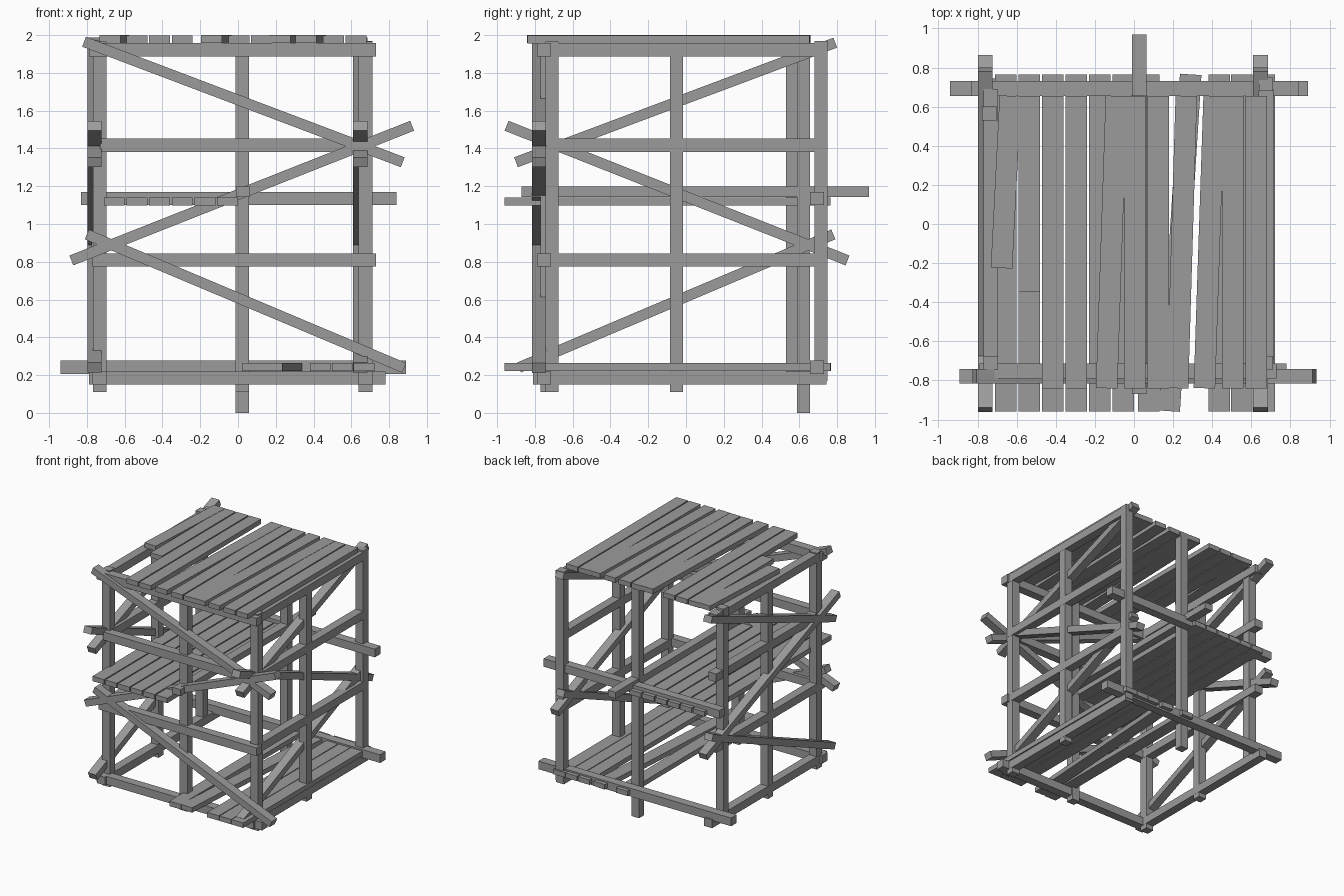
import bpy
from mathutils import Vector, Matrix

cube = bpy.data.objects.get("Cube")
if cube:
    bpy.data.objects.remove(cube, do_unlink=True)

WOOD = bpy.data.materials.new("weathered_grey_wood")
GREY = (0.33, 0.33, 0.33, 1)
WOOD.use_nodes = True
WOOD.diffuse_color = GREY
WOOD.node_tree.nodes["Principled BSDF"].inputs["Base Color"].default_value = GREY


def beam(name, start, end, width=0.075, height=0.07):
    """Straight timber of rectangular section between two points."""
    start, end = Vector(start), Vector(end)
    along = end - start
    length = along.length
    along.normalize()
    up = Vector((0, 1, 0)) if abs(along.z) > 0.9 else Vector((0, 0, 1))
    side = up.cross(along).normalized()
    top = along.cross(side)
    bpy.ops.mesh.primitive_cube_add(size=1)
    obj = bpy.context.object
    obj.name = obj.data.name = name
    turn = Matrix((side, along, top)).transposed().to_4x4()
    shape = Matrix.Diagonal((width, length, height, 1))
    obj.data.transform(turn @ shape)
    obj.location = (start + end) / 2
    obj.data.materials.append(WOOD)
    return obj


def post(name, x, y, bottom, top):
    beam(name, (x, y, bottom), (x, y, top), 0.073, 0.07)


def plank(name, x, tilt, front, back, z):
    beam(name, (x - tilt / 2, front, z), (x + tilt / 2, back, z), 0.11, 0.042)


LEVELS = {"top": 1.922, "upper": 1.417, "lower": 0.81, "bottom": 0.185}
SIDES = {"right": -0.732, "left": 0.675}

# Upright posts
for side, x in SIDES.items():
    post(f"front_{side}_post", x, -0.71, 0.11, 1.965)
    post(f"middle_{side}_post", x, -0.05, 0.11, 1.93)
post("front_middle_post", 0.022, -0.735, 0.11, 1.955)
post("back_middle_post", 0.022, 0.622, 0, 1.955)
post("back_right_post", -0.74, 0.565, 0.17, 1.975)
post("back_left_post", 0.675, 0.715, 0.17, 1.97)

# Front rails
spans = {"top": (-0.79, 0.73), "upper": (-0.73, 0.69),
         "lower": (-0.73, 0.73), "bottom": (-0.79, 0.78)}
for level, (a, b) in spans.items():
    z = LEVELS[level]
    beam(f"front_{level}_rail", (a, -0.752, z), (b, -0.752, z))

# Side rails
spans = {"top": (-0.79, 0.69), "upper": (-0.73, 0.69),
         "lower": (-0.79, 0.69), "bottom": (-0.81, 0.745)}
for side, x in SIDES.items():
    for level, (a, b) in spans.items():
        z = LEVELS[level]
        beam(f"{side}_{level}_rail", (x, a, z), (x, b, z))

# Back rails and the long joist under the middle of the frame
beam("back_middle_rail", (-0.83, 0.693, 1.135), (0.84, 0.693, 1.135))
beam("back_bottom_rail", (-0.94, 0.693, 0.242), (0.89, 0.693, 0.242))
beam("middle_joist", (0.027, -0.87, 1.17), (0.027, 0.968, 1.17), 0.075, 0.055)

# Zigzag braces on the front
front_braces = [((-0.815, 1.965), (0.872, 1.327)),
                ((-0.882, 0.807), (0.922, 1.52)),
                ((-0.8, 0.945), (0.88, 0.238))]
for (xa, za), (xb, zb) in front_braces:
    beam("front_brace", (xa, -0.778, za), (xb, -0.778, zb), 0.075, 0.056)

# Zigzag braces on both sides
side_braces = [((-0.9, 1.327), (0.79, 1.96)),
               ((-0.95, 1.52), (0.855, 0.807)),
               ((-0.885, 0.24), (0.78, 0.945))]
for side, x in SIDES.items():
    for (ya, za), (yb, zb) in side_braces:
        beam(f"{side}_brace", (x - 0.028, ya, za), (x - 0.028, yb, zb), 0.075, 0.056)

# Top deck: loose planks, two of them broken short, some skewed
tilts = {0: 0.045, 4: 0.05, 7: 0.045, 8: 0.05}
broken = {0: -0.225, 1: -0.345}
for i in range(11):
    x = -0.655 + 0.12 * i + (0.06 if i > 3 else 0) + (0.02 if i > 7 else 0)
    lift = 0.002 if i in tilts else 0
    plank("top_deck_plank", x, tilts.get(i, 0), broken.get(i, -0.84), 0.655, 1.977 + lift)

# Middle deck over the right half
for i in range(6):
    plank("middle_deck_plank", -0.655 + 0.12 * i, 0, -0.96, 0.765, 1.12)

# Bottom deck over the left half, with one plank slipped aside
for x in (0.075, 0.435, 0.552, 0.667):
    plank("bottom_deck_plank", x, 0, -0.96, 0.765, 0.243)
plank("slipped_bottom_plank", 0.235, 0.11, -0.957, 0.765, 0.243)
